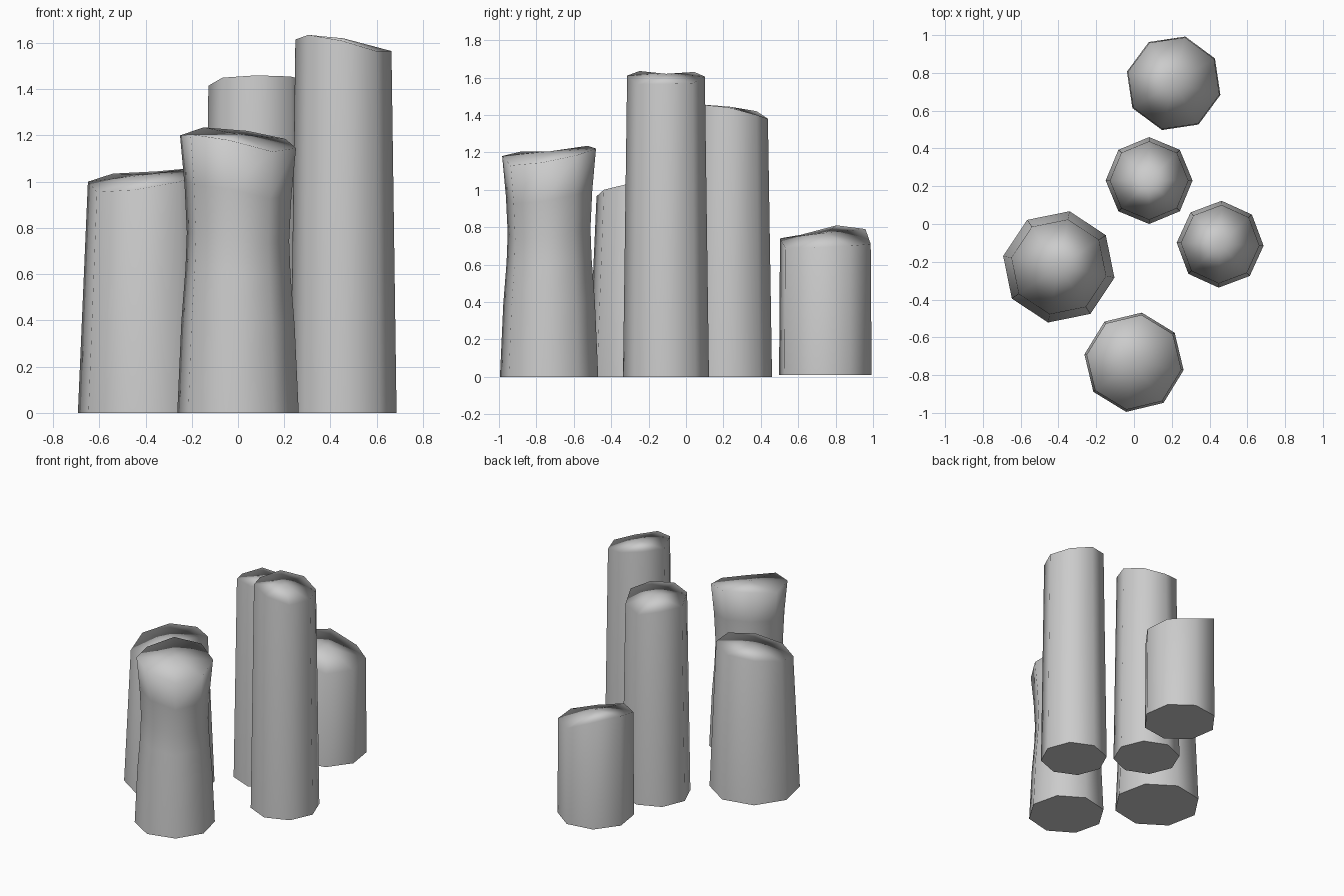
import bpy, bmesh
from math import cos, sin, radians

cube = bpy.data.objects.get("Cube")
if cube:
    bpy.data.objects.remove(cube, do_unlink=True)

SIDES = 8

stone = bpy.data.materials.new("plain_grey_stone")
stone.use_nodes = True
grey = (0.6, 0.6, 0.6, 1)
stone.diffuse_color = grey
stone.node_tree.nodes["Principled BSDF"].inputs["Base Color"].default_value = grey


def column(name, centre, turn, profile, rim, peak, base=0.0):
    """Eight-sided column: profile holds (height share, radius), rim the uneven top heights."""
    bm = bmesh.new()
    cx, cy = centre
    angles = [radians(turn + k * 360 / SIDES) for k in range(SIDES)]
    rings = []
    for share, radius in profile:
        rings.append([bm.verts.new((cx + radius * cos(a), cy + radius * sin(a),
                                    base + share * (top - base)))
                      for a, top in zip(angles, rim)])
    # walls
    for low, high in zip(rings, rings[1:]):
        for k in range(SIDES):
            n = (k + 1) % SIDES
            bm.faces.new((low[k], low[n], high[n], high[k]))
    # tilted cap as a fan around its middle
    middle = bm.verts.new((cx, cy, peak))
    last = rings[-1]
    for k in range(SIDES):
        bm.faces.new((last[k], last[(k + 1) % SIDES], middle))
    for face in bm.faces:
        face.smooth = True
    # flat underside
    bm.faces.new(rings[0][::-1]).smooth = False
    for edge in bm.edges:
        if edge.verts[0] in rings[0] and edge.verts[1] in rings[0]:
            edge.smooth = False

    mesh = bpy.data.meshes.new(name)
    bm.to_mesh(mesh)
    bm.free()
    mesh.materials.append(stone)
    obj = bpy.data.objects.new(name, mesh)
    bpy.context.collection.objects.link(obj)
    # large walls govern the shading at the rim
    weighted = obj.modifiers.new("weighted_normals", "WEIGHTED_NORMAL")
    weighted.mode = "FACE_AREA"
    weighted.keep_sharp = True
    return obj


def straight(bottom, top):
    return [(0, bottom), (1, top)]


column("short_back_column", (0.21, 0.745), -14, straight(0.255, 0.25),
       [0.69, 0.70, 0.71, 0.79, 0.81, 0.76, 0.74, 0.69], 0.77, base=0.01)

column("middle_column", (0.08, 0.23), 0, straight(0.23, 0.208),
       [1.44, 1.40, 1.38, 1.42, 1.415, 1.45, 1.46, 1.455], 1.445)

column("tallest_column", (0.456, -0.107), -2, straight(0.23, 0.208),
       [1.565, 1.57, 1.605, 1.63, 1.615, 1.635, 1.61, 1.565], 1.62)

column("wide_column", (-0.398, -0.227), -11, straight(0.3, 0.256),
       [1.04, 1.06, 1.045, 1.035, 1.0, 0.955, 0.965, 1.0], 1.03)

# narrow waist, flaring to the top
column("waisted_front_column", (0, -0.732), -9,
       [(0, 0.266), (0.33, 0.248), (0.52, 0.23), (0.65, 0.224), (0.82, 0.234), (1, 0.254)],
       [1.145, 1.185, 1.22, 1.235, 1.2, 1.205, 1.18, 1.13], 1.205)
